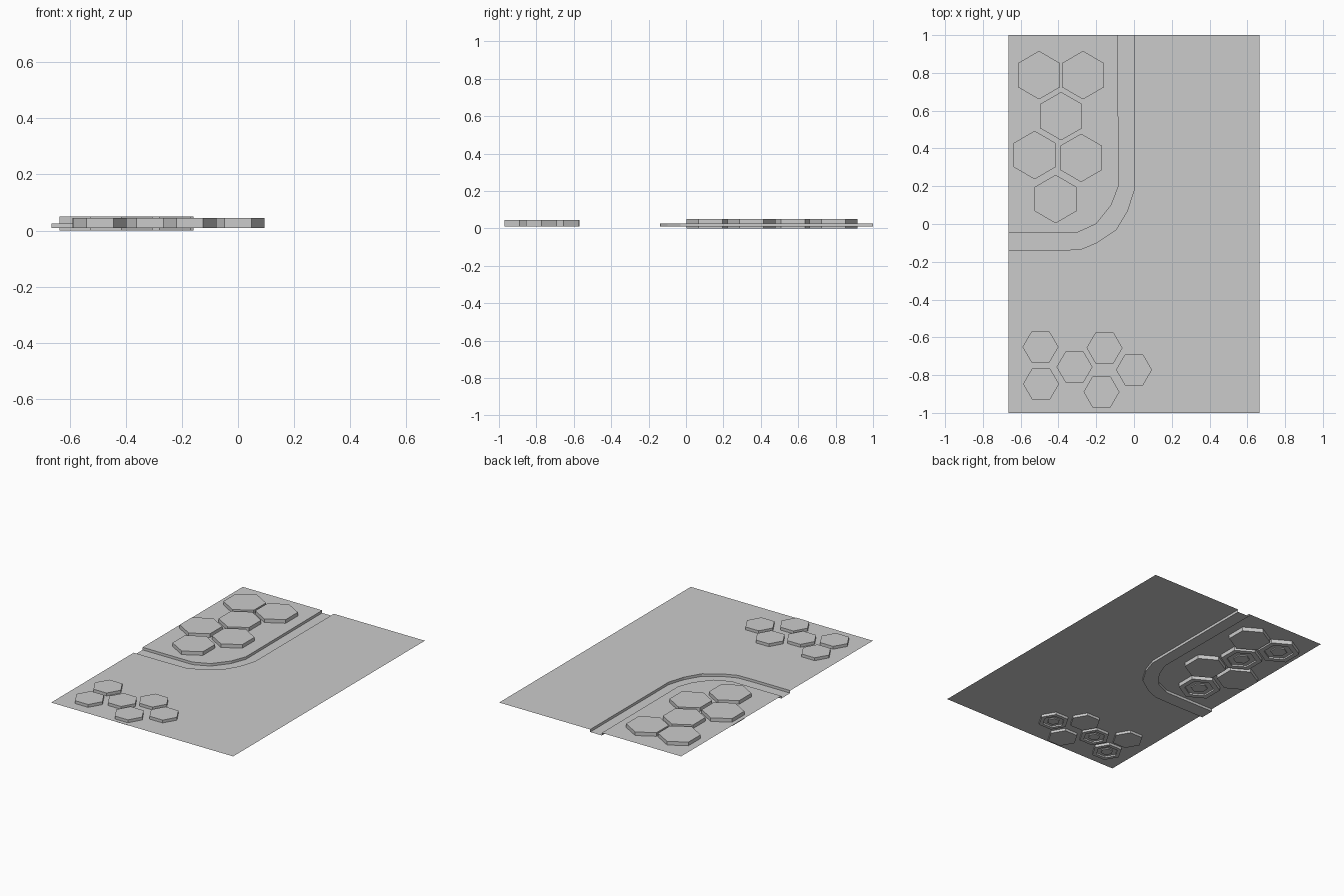
import bpy, bmesh, math

if "Cube" in bpy.data.objects:
    bpy.data.objects.remove(bpy.data.objects["Cube"])

SHEET_Z, GROOVE_Z = 0.026, 0.009


def finish(bm, name):
    bmesh.ops.recalc_face_normals(bm, faces=bm.faces)
    me = bpy.data.meshes.new(name)
    bm.to_mesh(me)
    bm.free()
    ob = bpy.data.objects.new(name, me)
    bpy.context.collection.objects.link(ob)
    return ob


# Thin sheet with a sunken curved channel
inner = [(-0.665, -0.045), (-0.30, -0.045), (-0.20, 0.0), (-0.12, 0.10),
         (-0.082, 0.20), (-0.085, 1)]
outer = [(-0.665, -0.138), (-0.40, -0.138), (-0.285, -0.135), (-0.20, -0.10),
         (-0.095, -0.03), (-0.035, 0.07), (0.0, 0.18), (0.0, 1)]

bm = bmesh.new()


def verts(points, z):
    return [bm.verts.new((x, y, z)) for x, y in points]


in_top, in_low = verts(inner, SHEET_Z), verts(inner, GROOVE_Z)
out_top, out_low = verts(outer, SHEET_Z), verts(outer, GROOVE_Z)
bm.faces.new(in_top + verts([(-0.665, 1)], SHEET_Z))
bm.faces.new(out_top[::-1] + verts([(-0.665, -1), (0.665, -1), (0.665, 1)], SHEET_Z))
bm.faces.new(out_low + in_low[::-1])
for top, low in ((in_top, in_low), (out_top, out_low)):
    for i in range(len(top) - 1):
        bm.faces.new((top[i], low[i], low[i + 1], top[i + 1]))
finish(bm, "channelled_sheet")


# Hexagonal blocks passing through the sheet; some have a stepped underside
def hex_block(name, x, y, r, z0, z1, turn, stepped):
    bm = bmesh.new()

    def ring(radius, z):
        return [bm.verts.new((x + radius * math.cos(turn + k * math.pi / 3),
                              y + radius * math.sin(turn + k * math.pi / 3), z))
                for k in range(6)]

    rings = [ring(r, z1), ring(r, z0)]
    if stepped:
        zr = z0 + 0.010
        rings += [ring(r * 0.72, z0), ring(r * 0.72, zr),
                  ring(r * 0.40, zr), ring(r * 0.40, z0 + 0.003)]
    for a, b in zip(rings, rings[1:]):
        for k in range(6):
            j = (k + 1) % 6
            bm.faces.new((a[k], b[k], b[j], a[j]))
    bm.faces.new(rings[0])
    bm.faces.new(rings[-1])
    finish(bm, name)


large = [(-0.503, 0.788, True), (-0.27, 0.788, False), (-0.386, 0.571, True),
         (-0.526, 0.365, False), (-0.28, 0.35, False), (-0.415, 0.132, True)]
small = [(-0.495, -0.651, False), (-0.156, -0.656, False), (-0.315, -0.757, True),
         (0.0, -0.772, True), (-0.492, -0.847, True), (-0.172, -0.889, False)]
for i, (x, y, s) in enumerate(large):
    hex_block(f"large_hexagon_{i + 1}", x, y, 0.128, 0.0, 0.05, math.pi / 6, s)
for i, (x, y, s) in enumerate(small):
    hex_block(f"small_hexagon_{i + 1}", x, y, 0.095, 0.009, 0.045, 0.0, s)
